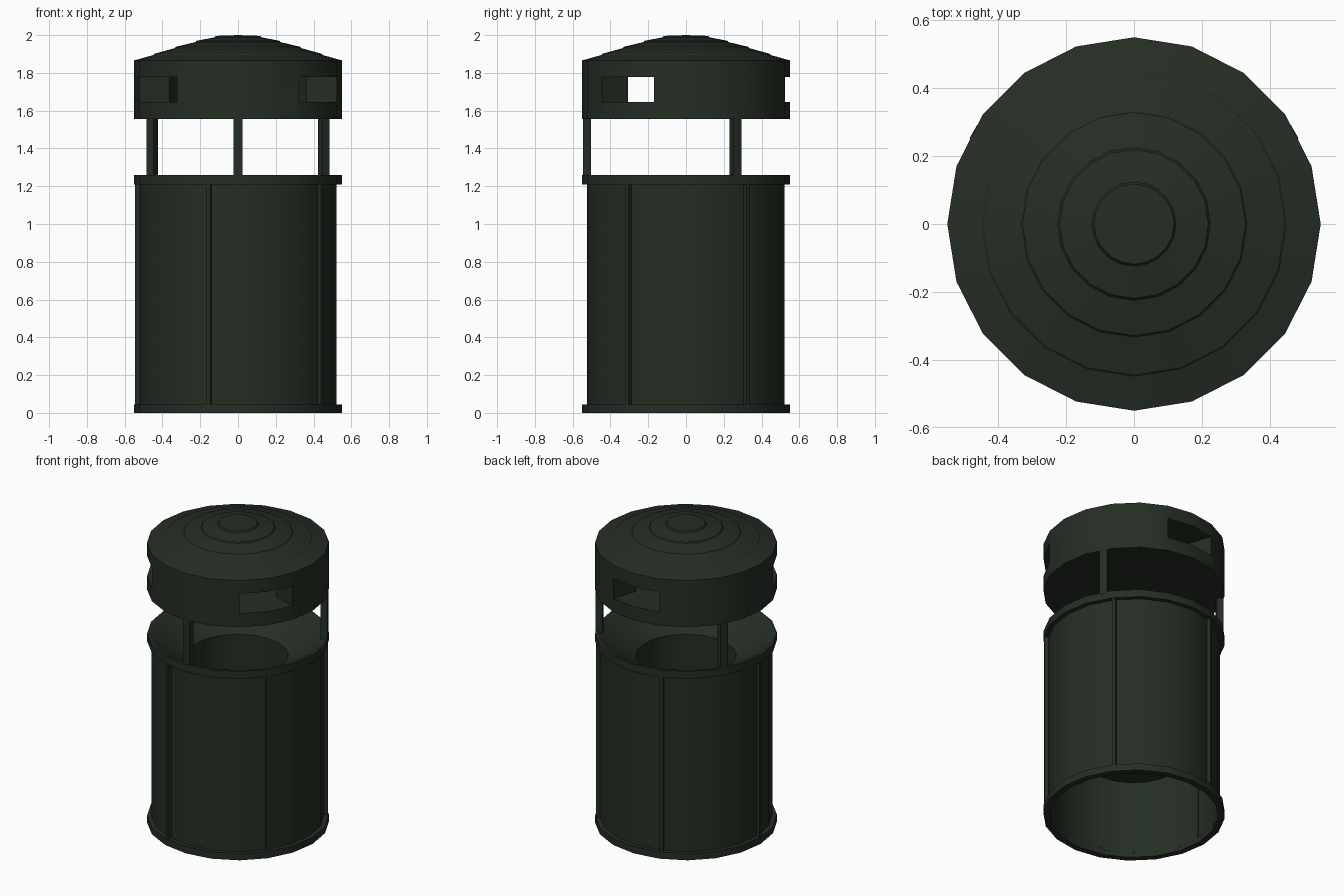
import bpy
import bmesh
from math import cos, sin, radians

cube = bpy.data.objects.get("Cube")
if cube:
    bpy.data.objects.remove(cube, do_unlink=True)

SIDES = 20
STEP = 360 / SIDES
RIM = 0.55

green = bpy.data.materials.new("dark green metal")
green.use_nodes = True
colour = (0.018, 0.027, 0.018, 1)
green.diffuse_color = colour
green.node_tree.nodes["Principled BSDF"].inputs["Base Color"].default_value = colour


def polar(r, deg, z):
    return (r * cos(radians(deg)), r * sin(radians(deg)), z)


def finish(bm, name):
    bmesh.ops.recalc_face_normals(bm, faces=bm.faces)
    mesh = bpy.data.meshes.new(name)
    bm.to_mesh(mesh)
    bm.free()
    mesh.materials.append(green)
    obj = bpy.data.objects.new(name, mesh)
    bpy.context.collection.objects.link(obj)
    return obj


def smooth(obj):
    bpy.ops.object.select_all(action="DESELECT")
    obj.select_set(True)
    bpy.context.view_layer.objects.active = obj
    bpy.ops.object.shade_smooth_by_angle(angle=radians(30))


def lathe(name, profile, closed=False, turn=0):
    """Revolve (radius, height) points; a zero radius becomes a pole."""
    bm = bmesh.new()
    rings = []
    for r, z in profile:
        if r == 0:
            rings.append([bm.verts.new((0, 0, z))] * SIDES)
        else:
            rings.append([bm.verts.new(polar(r, turn + i * STEP, z)) for i in range(SIDES)])
    pairs = list(zip(rings, rings[1:]))
    if closed:
        pairs.append((rings[-1], rings[0]))
    for a, b in pairs:
        for i in range(SIDES):
            j = (i + 1) % SIDES
            bm.faces.new(list(dict.fromkeys((a[i], a[j], b[j], b[i]))))
    return finish(bm, name)


def upright(name, deg, r0, r1, width, z0, z1):
    """Square bar facing outward at a given angle."""
    bm = bmesh.new()
    bmesh.ops.create_cube(bm, size=1)
    for v in bm.verts:
        v.co = ((r0 + r1) / 2 + v.co.x * (r1 - r0), v.co.y * width,
                (z0 + z1) / 2 + v.co.z * (z1 - z0))
    obj = finish(bm, name)
    obj.rotation_euler.z = radians(deg)


# Body shell, open at the bottom, with its base ring
smooth(lathe("body_shell", [(0.522, 0.03), (0.522, 1.22), (0.51, 1.22), (0.51, 0.03)], True, 1))
smooth(lathe("base_ring", [(0.51, 0), (RIM, 0), (RIM, 0.045), (0.51, 0.045)], True))

# Top ring running into the funnel and the inner bin
smooth(lathe("top_ring_and_liner", [(0.51, 1.21), (RIM, 1.21), (RIM, 1.26), (0.535, 1.26),
                                    (0.305, 1.11), (0.305, 0.4), (0, 0.4)]))

# Ribs between the five body panels
for k in range(5):
    upright(f"panel_rib_{k + 1}", 37 + 72 * k, 0.505, 0.545, 0.022, 0.04, 1.215)

# Three posts carrying the lid
for k in range(3):
    upright(f"lid_post_{k + 1}", 30 + 120 * k, 0.504, 0.546, 0.048, 1.25, 1.56)

# Lid with a stepped dome
dome = [(0.45, 1.894), (0.444, 1.901), (0.335, 1.931), (0.329, 1.938),
        (0.225, 1.963), (0.219, 1.97), (0.124, 1.988), (0.118, 1.996), (0, 2.0)]
lid = lathe("lid", [(0, 1.555), (RIM, 1.555), (RIM, 1.866)] + dome)

# Cavity and three slots cut through the lid wall
slot_middles = (-144, -36, 90)
outline = []
for i in range(SIDES):
    deg = -180 + i * STEP
    gap = min(abs(deg - m) for m in slot_middles)
    if gap < 1:
        outline.append((0.7, deg))
    elif gap < STEP + 1:
        entering = any(abs(deg + STEP - m) < 1 for m in slot_middles)
        outline += [(0.38, deg), (0.7, deg)] if entering else [(0.7, deg), (0.38, deg)]
    else:
        outline.append((0.38, deg))
bm = bmesh.new()
floor, roof = [[bm.verts.new(polar(r, d, z)) for r, d in outline] for z in (1.645, 1.778)]
bm.faces.new(floor)
bm.faces.new(roof)
for i in range(len(outline)):
    j = (i + 1) % len(outline)
    bm.faces.new((floor[i], floor[j], roof[j], roof[i]))
cutter = finish(bm, "slot_cutter")
cutter.hide_render = True

cut = lid.modifiers.new("slots", "BOOLEAN")
cut.operation = "DIFFERENCE"
cut.solver = "EXACT"
cut.object = cutter
bpy.context.view_layer.objects.active = lid
bpy.ops.object.modifier_apply(modifier=cut.name)
bpy.data.objects.remove(cutter, do_unlink=True)
smooth(lid)
